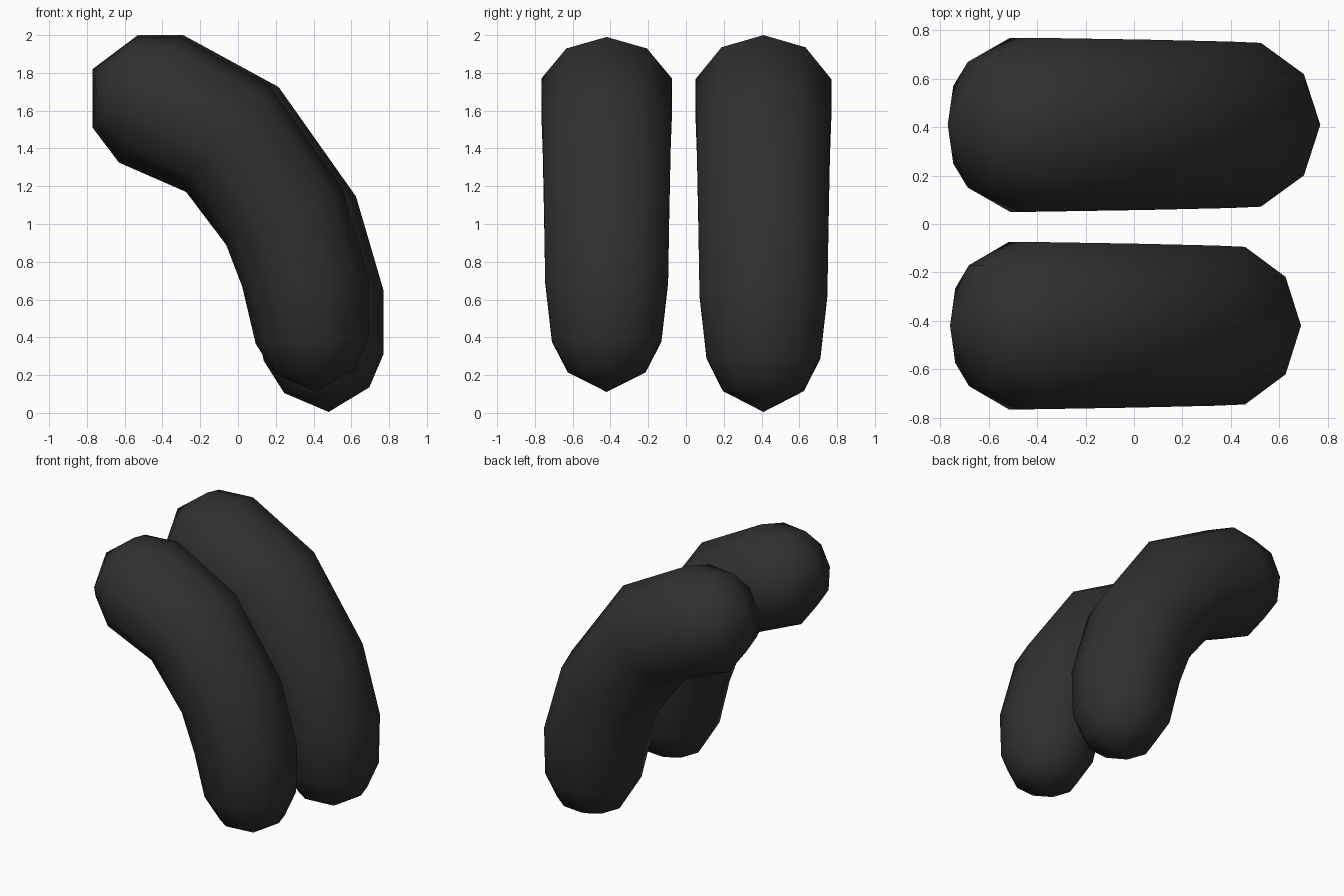
import bpy
import bmesh
from math import sin, cos, tau
from mathutils import Vector

cube = bpy.data.objects.get("Cube")
if cube:
    bpy.data.objects.remove(cube, do_unlink=True)

charcoal = bpy.data.materials.new("charcoal")
charcoal.use_nodes = True
color = (0.03, 0.03, 0.03, 1)
charcoal.diffuse_color = color
charcoal.node_tree.nodes["Principled BSDF"].inputs["Base Color"].default_value = color

SIDES = 10
# Each ring of the bent tube: outer x, z and inner x, z in the bend's plane
RINGS = [
    (-0.53, 2.00, -0.77, 1.51),
    (-0.29, 2.00, -0.63, 1.325),
    (0.215, 1.725, -0.275, 1.17),
    (0.625, 1.145, -0.04, 0.86),
    (0.77, 0.65, 0.06, 0.60),
    (0.77, 0.31, 0.137, 0.275),
    (0.695, 0.135, 0.245, 0.105),
]
UPPER_TIP = Vector((-0.77, 0, 1.82))
LOWER_TIP = Vector((0.48, 0, 0.005))


def bent_roll(name, location, scale):
    """Bent tube with rounded, pointed end caps."""
    bm = bmesh.new()
    loops = []
    for ox, oz, ix, iz in RINGS:
        outer, inner = Vector((ox, 0, oz)), Vector((ix, 0, iz))
        center, arm = (outer + inner) / 2, (outer - inner) / 2
        side = Vector((0, arm.length, 0))
        angles = [tau * i / SIDES for i in range(SIDES)]
        loops.append([bm.verts.new(center + arm * cos(a) + side * sin(a)) for a in angles])
    # Tube walls
    for a, b in zip(loops, loops[1:]):
        for i in range(SIDES):
            j = (i + 1) % SIDES
            bm.faces.new((a[i], a[j], b[j], b[i]))
    # End caps
    for tip, loop in ((UPPER_TIP, loops[0]), (LOWER_TIP, loops[-1])):
        pole = bm.verts.new(tip)
        for i in range(SIDES):
            bm.faces.new((pole, loop[i], loop[(i + 1) % SIDES]))
    bmesh.ops.recalc_face_normals(bm, faces=bm.faces)
    for face in bm.faces:
        face.smooth = True
    mesh = bpy.data.meshes.new(name)
    bm.to_mesh(mesh)
    bm.free()
    mesh.materials.append(charcoal)
    obj = bpy.data.objects.new(name, mesh)
    obj.location, obj.scale = location, scale
    bpy.context.collection.objects.link(obj)
    return obj


# Larger roll behind, slightly smaller one in front
bent_roll("back_roll", (0, 0.41, 0), (1, 1, 1))
bent_roll("front_roll", (-0.035, -0.42, 0.106), (0.942, 0.962, 0.942))
